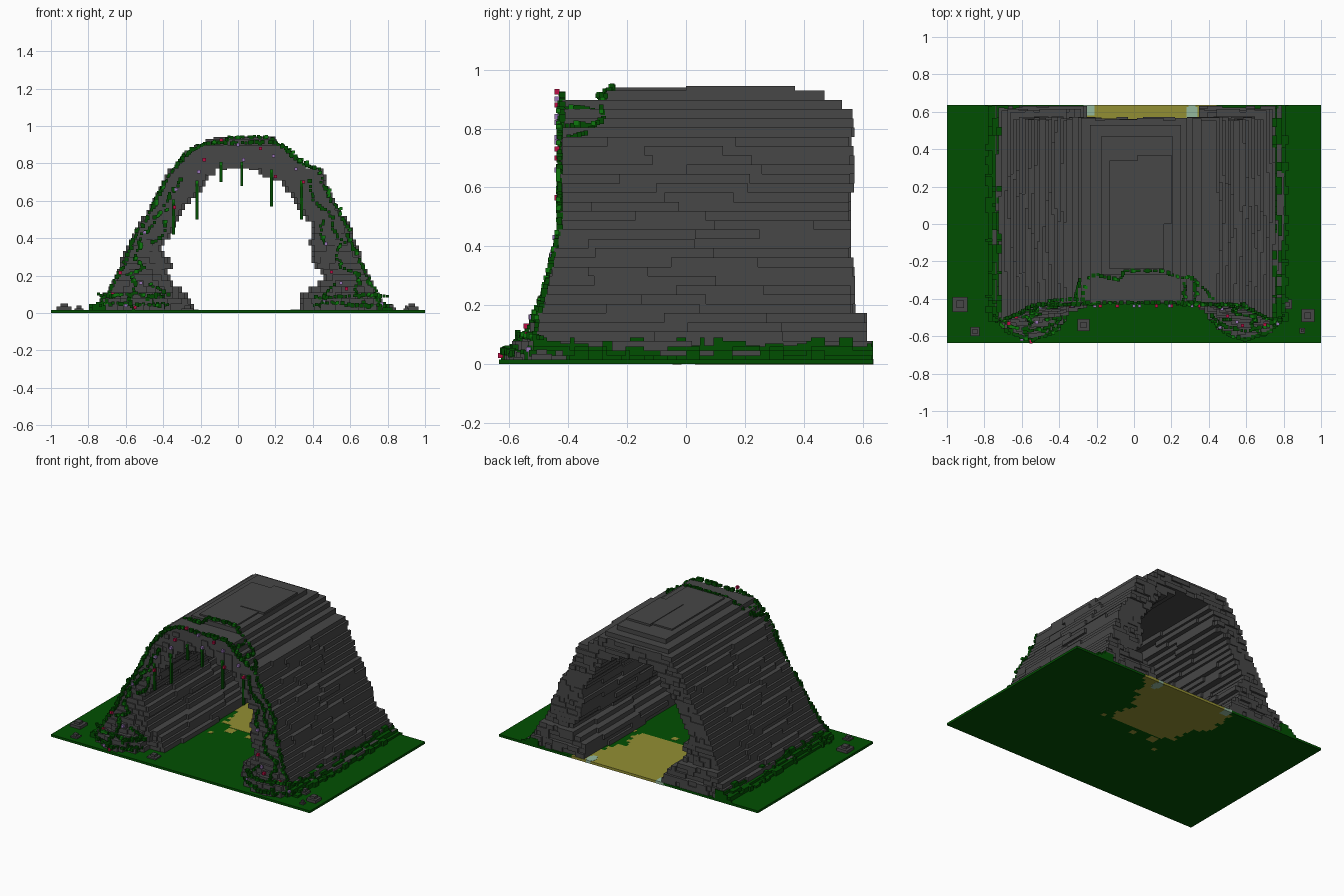
import bpy, bmesh, random
from mathutils import Matrix, Vector

random.seed(7)
if "Cube" in bpy.data.objects:
    bpy.data.objects.remove(bpy.data.objects["Cube"], do_unlink=True)

V = 2 / 127          # block size
FRONT, BACK = -0.41, 0.55


def material(name, rgb):
    m = bpy.data.materials.new(name)
    m.use_nodes = True
    m.diffuse_color = (*rgb, 1)
    b = m.node_tree.nodes["Principled BSDF"]
    b.inputs["Base Color"].default_value = (*rgb, 1)
    b.inputs["Roughness"].default_value = 0.9
    return m


STONE = material("dark_stone", (0.063, 0.063, 0.063))
GRASS = material("grass_green", (0.0004, 0.078, 0.0004))
VINE = material("vine_green", (0.0004, 0.07, 0.0004))
LEAF = material("leaf_green", (0.004, 0.19, 0.004))
SAND = material("sand_yellow", (0.29, 0.275, 0.033))
WATER = material("pale_water", (0.3, 0.48, 0.34))
RED = material("red_petal", (0.5, 0.004, 0.06))
PURPLE = material("purple_petal", (0.32, 0.18, 0.48))


def build(name, mat, boxes):
    """One object from (x0, x1, y0, y1, z0, z1) boxes."""
    bm = bmesh.new()
    for x0, x1, y0, y1, z0, z1 in boxes:
        if x1 - x0 < 0.001 or y1 - y0 < 0.001 or z1 - z0 < 0.001:
            continue
        mid = Vector(((x0 + x1) / 2, (y0 + y1) / 2, (z0 + z1) / 2))
        bmesh.ops.create_cube(bm, size=1, matrix=Matrix.Translation(mid)
                              @ Matrix.Diagonal((x1 - x0, y1 - y0, z1 - z0, 1)))
    me = bpy.data.meshes.new(name)
    bm.to_mesh(me)
    bm.free()
    me.materials.append(mat)
    bpy.context.scene.collection.objects.link(bpy.data.objects.new(name, me))


def snap(a):
    return round(a / V) * V


def lerp(table, t):
    if t <= table[0][0]:
        return table[0][1]
    for (a, p), (b, q) in zip(table, table[1:]):
        if t <= b:
            return p + (q - p) * (t - a) / (b - a)
    return table[-1][1]


# Cross-section of the arch as (height, x), outside and inside, and end flares as (height, y)
OUT_L = [(0, -.76), (.05, -.74), (.13, -.68), (.23, -.63), (.42, -.55), (.55, -.47),
         (.7, -.39), (.78, -.34), (.85, -.28), (.9, -.2), (.94, -.12)]
OUT_R = [(0, .8), (.05, .77), (.13, .73), (.29, .65), (.47, .58), (.63, .49), (.69, .46),
         (.77, .445), (.785, .36), (.885, .25), (.92, .19), (.95, .15)]
IN_L = [(0, -.25), (.1, -.28), (.16, -.36), (.22, -.39), (.25, -.36), (.36, -.44),
        (.41, -.375), (.54, -.32), (.63, -.23), (.71, -.18), (.76, -.14), (.79, -.06)]
IN_R = [(0, .345), (.1, .345), (.16, .44), (.2, .48), (.26, .41), (.39, .4),
        (.46, .42), (.53, .36), (.6, .31), (.7, .25), (.73, .18), (.78, .09)]
FLARE_F = [(0, -.63), (.05, -.6), (.1, -.54), (.2, -.49), (.3, -.46), (.42, -.43), (.46, -.42)]
FLARE_B = [(0, .632), (.08, .632), (.09, .615), (.17, .615), (.18, .575), (.34, .572),
           (.36, .56), (.58, .56), (.6, .572), (.72, .572), (.74, .555), (.78, .572), (.86, .565)]


def top_z(x):
    table = OUT_L if x < 0 else OUT_R[::-1]
    return lerp([(p, z) for z, p in table], x)


# Tunnel walls, layer by layer, with rough blocks on both ends
body, front, back, ledges = [], [], [], []
for i in range(29):
    z0 = V + i * 2 * V
    z1, zm = z0 + 2 * V, z0 + V
    ol, il, ir, orr = (snap(lerp(t, zm)) for t in (OUT_L, IN_L, IN_R, OUT_R))
    spans = [(ol, il, -1), (ir, orr, 1)] if zm < .78 else [(ol, orr, 0)]
    y_back = {28: .47, 27: .53}.get(i, BACK)
    y_front = -.27 if i == 28 else FRONT
    for x0, x1, side in spans:
        body.append((x0, x1, y_front, y_back, z0, z1))
        # long slabs standing proud of the outer and inner faces
        a = random.uniform(-.35, .1)
        b = a + random.uniform(.2, .45)
        if side:
            o, n = (x0, x1) if side < 0 else (x1, x0)
            ledges.append((min(o, o + side * V), max(o, o + side * V), a, b, z0, z1))
            ledges.append((min(n, n - side * V), max(n, n - side * V),
                           b - .3, min(b + .1, BACK - .01), z0, z1))
        if i == 28:
            continue
        # end blocks
        x = x0
        while x < x1 - .001:
            e = min(x + random.choice((2, 3, 4, 5)) * V, x1)
            xm = (x + e) / 2
            xc = -.55 if xm < 0 else .6
            w = max(.15, 1 - ((xm - xc) / .25) ** 2)
            f = -.42 + (lerp(FLARE_F, zm) + .42) * w - random.choice((0, 0, 0, V / 2))
            front.append((x, e, max(f, -.632), FRONT, z0, z1))
            if i < 27:
                g = lerp(FLARE_B, zm) - random.choice((0, 0, V / 2, V))
                back.append((x, e, BACK, max(g, BACK + .004), z0, z1))
            x = e
# broad slabs on the crown and rough stones under the front of the vault
ledges += [(-.13, .16, -.24, .34, .93, .94), (.02, .2, 0, .37, .93, .944)]
front += [(x, x + w, -.425, -.3, z, .82) for x, w, z in
          ((-.17, .05, .735), (-.1, .04, .765), (.06, .05, .765), (.13, .06, .725), (.2, .05, .71))]
build("tunnel_walls", STONE, body)
build("front_rockwork", STONE, front)
build("back_rockwork", STONE, back)
build("wall_ledges", STONE, ledges)

# Ground slab, sand patch let through it, and pools at the sand's edge
build("ground", GRASS, [(-1, 1, -.635, .635, 0, V)])
SAND_L = [(.1, -.12), (.15, -.2), (.3, -.2), (.4, -.3), (.635, -.28)]
SAND_R = [(.1, .1), (.13, .28), (.2, .3), (.29, .25), (.47, .36), (.635, .42)]
sand = []
y = .635
while y > .1:
    sand.append((snap(lerp(SAND_L, y) + random.uniform(-.03, .03)),
                 snap(lerp(SAND_R, y) + random.uniform(-.03, .03)),
                 y - 2 * V, y + .0005, -.0005, V + .001))
    y -= 2 * V
for x, y, s in ((-.19, -.03, .03), (-.1, .06, .06), (.05, .05, .04), (.33, .1, .03)):
    sand.append((x - s / 2, x + s / 2, y - s / 2, y + s / 2, -.0005, V + .001))
build("sand_patch", SAND, sand)
build("pools", WATER, [(x - s, x + s, y, e, -.001, V + .002) for x, s, y, e in
                       ((-.24, .03, .58, .6358), (.31, .03, .57, .625), (.31, .018, .55, .6358))])

# Grass banks along both foot walls
bank = []
for s, base in ((-1, -.73), (1, .76)):
    y = -.52
    while y < .63:
        d = min(random.choice((1, 2, 3)) * V, .635 - y)
        for reach, h in ((.05 + random.choice((0, 0, V)), random.choice((.03, .047))),
                         (.03, random.choice((.047, .06))),
                         (.005, random.choice((.06, .063, .07, .079, .09)))):
            a, b = base - s * .06, base + s * reach
            bank.append((min(a, b), max(a, b), y, y + d, V / 2, h))
        y += d
build("grass_banks", GRASS, bank)

# Loose rocks on the grass
rocks = []
for x, y, s, h in ((-.93, -.43, .08, .035), (-.85, -.575, .05, .025), (.93, -.49, .07, .035),
                   (.9, -.57, .03, .025), (-.27, -.54, .065, .025), (.82, -.43, .05, .03)):
    for k, t in ((1, h), (.5, h + V)):
        rocks.append((x - s * k / 2, x + s * k / 2, y - s * k / 2, y + s * k / 2, V / 2, t))
build("loose_rocks", STONE, rocks)

# Vines: chains of blocks along paths, with scattered leaves
vines, leaves = [], []


def block(p, s=V):
    return tuple(c + d * s / 2 for c in p for d in (-1, 1))


def vine(points, wander=.6):
    for a, b in zip(points, points[1:]):
        a, b = Vector(a), Vector(b)
        n = max(1, int((b - a).length / V))
        for k in range(n):
            p = a.lerp(b, k / n)
            p.x, p.z = p.x + random.uniform(-wander, wander) * V, p.z + random.uniform(-.4, .2) * V
            vines.append(block(p, V * random.choice((1, 1, 1.4))))
            if random.random() < .15:
                leaves.append(block(p + Vector((V * .5, -V * .3, V * .3))))


def face_y(x, z):
    w = max(.15, 1 - ((x - (-.55 if x < 0 else .6)) / .25) ** 2)
    return max(-.627, -.425 + (lerp(FLARE_F, z) + .42) * w)


def roof_z(x, y):
    """Height of the stepped roof, which is one layer lower at the front."""
    return min(top_z(x), .945 if y > -.28 else .912)


# outer rim, then a wandering strand on each half of the front face
for out, inn in ((OUT_L, IN_L), (OUT_R, IN_R)):
    for k, jit in ((.02, .02), (.35, .15), (.65, .2)):
        pts = []
        for i in range(21 if k < .1 else 17):
            z = .03 + i * .0435
            a, b = lerp(out, z), lerp(inn, z)
            x = a + (b - a) * (k + random.uniform(-jit, jit))
            pts.append((x, face_y(x, z) - .004, z))
        if k < .5:
            vine(pts)
        else:
            vine(pts[:4])
            vine(pts[8:12])
vine([(x * .04, -.42, roof_z(x * .04, -.42)) for x in range(-7, 10)])

# strands lying over the crown behind the rim
CROWN = [(-.45, -.41), (-.32, -.4), (-.28, -.3), (-.2, -.27), (-.08, -.3), (-.05, -.25), (.1, -.25),
         (.16, -.25), (.25, -.29), (.3, -.28), (.36, -.34), (.44, -.41)]
vine([(x, y, roof_z(x, y)) for x, y in CROWN])
for x, y in ((-.3, -.3), (-.27, -.3), (.27, -.3), (.33, -.3)):
    vine([(x, -.42, roof_z(x, -.42)), (x, y, roof_z(x, -.42))])

# creepers around the pier feet
for side, pts in ((-1, (.74, .66, .55, .45, .36)), (1, (.79, .72, .6, .5, .4))):
    for z in (.03, .08):
        vine([(side * x, face_y(side * x, z) - .004, z + random.uniform(0, .03)) for x in pts])

# hanging strands
for x, lo, hi in ((-.345, .42, .6), (-.22, .5, .7), (-.09, .7, .8), (.02, .68, .8),
                  (.18, .57, .76), (.34, .5, .7)):
    vines.append((x - V / 2, x + V / 2, -.432, -.416, lo, hi))
    leaves.append(block((x, -.43, hi)))
build("vines", VINE, vines)
build("leaves", LEAF, leaves)

# Flowers set on the front face, as (x, z)
REDS = [(-.63, .215), (-.34, .565), (-.18, .82), (-.09, .925), (.12, .88), (.2, .73), (.35, .7),
        (.5, .22), (.58, .13), (.7, .1), (-.67, .1), (-.55, .03)]
PURPLES = [(-.5, .43), (-.33, .66), (-.21, .755), (.0, .9), (.03, .82), (.19, .84), (.31, .77),
           (.47, .37), (.55, .16), (.77, .05), (-.52, .16), (-.6, .04), (.46, .06)]
for name, mat, spots in (("red_flowers", RED, REDS), ("purple_flowers", PURPLE, PURPLES)):
    build(name, mat, [block((x, face_y(x, z) - .013, z), V * 1.1) for x, z in spots])
